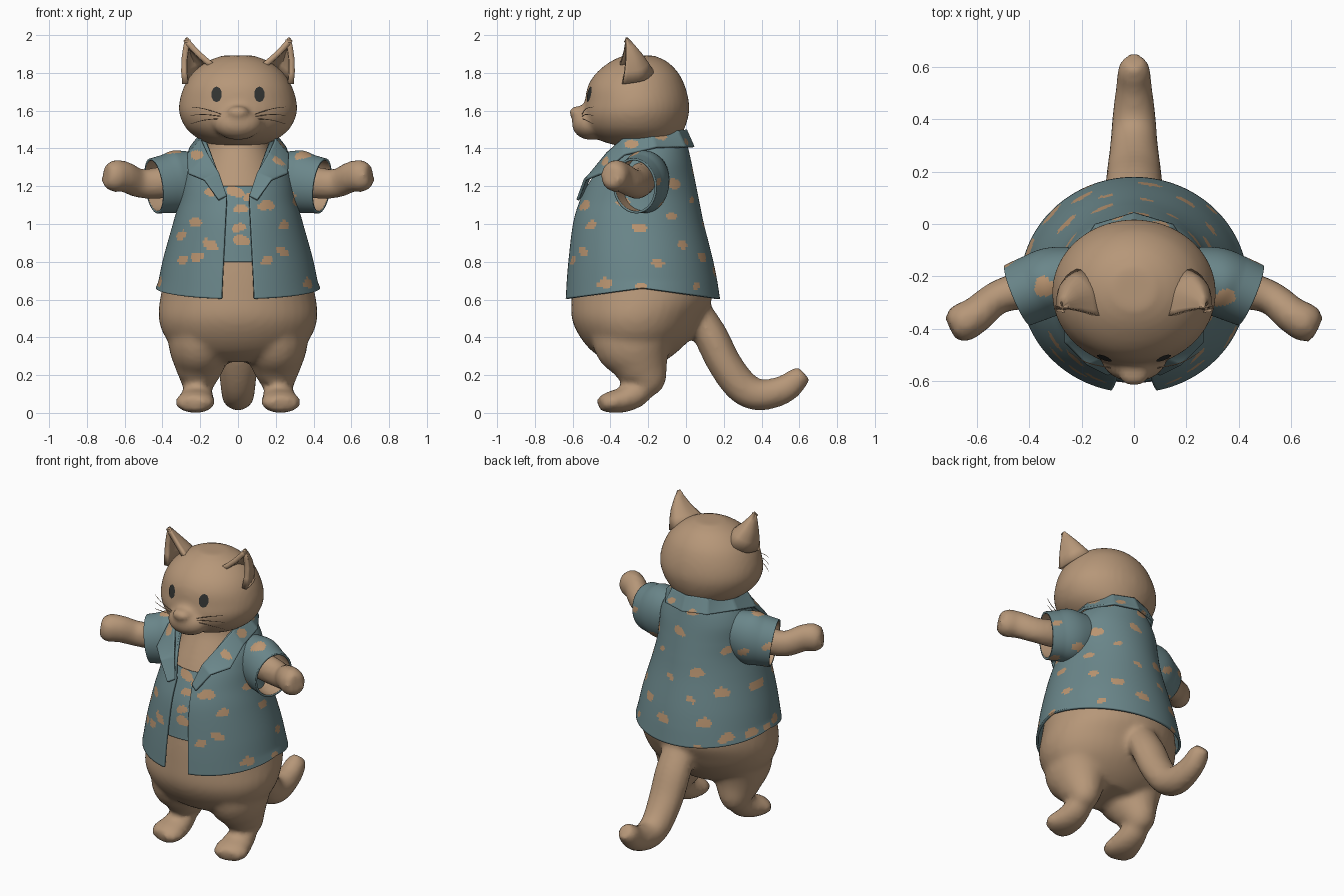
import bpy, bmesh, random
from math import sin, cos, pi, asin, radians
from mathutils import Vector, Matrix

if "Cube" in bpy.data.objects:
    bpy.data.objects.remove(bpy.data.objects["Cube"])
random.seed(4)
Y, Z = Vector((0, 1, 0)), Vector((0, 0, 1))


def material(name, rgb):
    m = bpy.data.materials.new(name)
    m.use_nodes = True
    m.diffuse_color = (*rgb, 1)
    m.node_tree.nodes["Principled BSDF"].inputs["Base Color"].default_value = (*rgb, 1)
    return m


FUR = material("tan fur", (0.47, 0.31, 0.19))
CLOTH = material("teal cloth", (0.145, 0.24, 0.255))
SPOT = material("orange tan print", (0.49, 0.30, 0.165))
DARK = material("dark eye", (0.032, 0.034, 0.032))


def spline(keys, steps):
    """Smooth curve through tuples of any length."""
    k, out = [Vector(p) for p in keys], []
    for i in range(len(k) - 1):
        a, b, c, d = k[max(i - 1, 0)], k[i], k[i + 1], k[min(i + 2, len(k) - 1)]
        for s in range(steps):
            t = s / steps
            out.append(0.5 * (2 * b + (c - a) * t + (2 * a - 5 * b + 4 * c - d) * t * t
                              + (3 * b - a - 3 * c + d) * t ** 3))
    return out + [k[-1]]


def skin(bm, rings, closed=True, caps=True):
    rows = [[bm.verts.new(p) for p in r] for r in rings]
    n = len(rows[0])
    for a, b in zip(rows, rows[1:]):
        for i in range(n if closed else n - 1):
            j = (i + 1) % n
            bm.faces.new((a[i], a[j], b[j], b[i]))
    if caps:
        bm.faces.new(rows[0][::-1])
        bm.faces.new(rows[-1])


def stack(keys, steps, n, span=None):
    """Horizontal ellipses from (z, front y, back y, half width); span limits the arc."""
    rings = []
    for z, yf, yb, rx in spline(keys, steps):
        a, b = span(z, rx) if span else (0, 2 * pi * (n - 1) / n)
        angles = [a + (b - a) * i / (n - 1) for i in range(n)]
        rings.append([Vector((rx * cos(t), (yf + yb) / 2 + (yb - yf) / 2 * sin(t), z))
                      for t in angles])
    return rings


def tube(keys, steps=4, n=20, ref=Z, side=1):
    """Rings along a path of (x, y, z, width radius, height radius)."""
    pts = spline([(side * k[0], *k[1:]) for k in keys], steps)
    rings = []
    for i, p in enumerate(pts):
        t = (pts[min(i + 1, len(pts) - 1)].xyz - pts[max(i - 1, 0)].xyz).normalized()
        u = t.cross(ref).normalized()
        v = t.cross(u)
        rings.append([p.xyz + u * cos(w) * p[3] + v * sin(w) * p[4]
                      for w in (2 * pi * j / n for j in range(n))])
    return rings


def ball(bm, loc, scale):
    bmesh.ops.create_uvsphere(bm, u_segments=24, v_segments=16, radius=1,
                              matrix=Matrix.LocRotScale(Vector(loc), None, Vector(scale)))


def print_spots(bm, count, gap, front=(), flank=()):
    """Print wide blots: placed ones by (x, z) or (y, z), the rest scattered."""
    centres = [f.calc_center_median() for f in bm.faces]
    spots = []
    for axis, places in ((0, front), (1, flank)):
        for u, z in places:
            c = min(centres, key=lambda c: abs(c[axis] - u) + abs(c.z - z)
                    + (c.y > -0.25 if axis == 0 else c.x > 0))
            spots.append((c, random.uniform(0.034, 0.052), random.uniform(-0.3, 0.3)))
    free = [c for c in centres if not front or c.y > 0 or (c.x > 0 and c.y > -0.3)]
    goal = len(spots) + count
    for _ in range(count * 20):
        c = random.choice(free)
        if len(spots) < goal and all((c - s[0]).length > gap for s in spots):
            spots.append((c, random.uniform(0.026, 0.052), random.uniform(-0.4, 0.4)))
    for f, c in zip(bm.faces, centres):
        for s, r, tilt in spots:
            d = c - s
            if d.length < 2 * r:
                rise = d.z - tilt * d.x
                edge = 1 + 0.3 * sin(45 * (d.x + d.y) + 50 * d.z)
                if (d.xy.length / r) ** 2 + (rise / (0.58 * r)) ** 2 < edge:
                    f.material_index = 1


def finish(name, bm, mats, blend=0, thick=0, lining=0):
    me = bpy.data.meshes.new(name)
    bm.to_mesh(me)
    bm.free()
    ob = bpy.data.objects.new(name, me)
    bpy.context.collection.objects.link(ob)
    for m in mats:
        me.materials.append(m)
    bpy.ops.object.select_all(action='DESELECT')
    ob.select_set(True)
    bpy.context.view_layer.objects.active = ob
    bpy.ops.object.shade_smooth_by_angle(angle=radians(40))
    if blend:
        r = ob.modifiers.new("Blend", 'REMESH')
        r.mode, r.voxel_size, r.use_smooth_shade = 'VOXEL', blend, True
        s = ob.modifiers.new("Relax", 'SMOOTH')
        s.factor, s.iterations = 0.5, 5
    if thick:
        s = ob.modifiers.new("Thickness", 'SOLIDIFY')
        s.thickness, s.offset, s.material_offset = thick, -1, lining
    return ob


# Body with legs, feet, arms and tail, blended into one skin
bm = bmesh.new()
torso = [(0.27, -0.40, -0.12, 0.20), (0.32, -0.49, -0.05, 0.31), (0.40, -0.56, 0.03, 0.385),
         (0.50, -0.605, 0.09, 0.42), (0.62, -0.605, 0.14, 0.41), (0.80, -0.59, 0.11, 0.37),
         (1.0, -0.56, 0.06, 0.32), (1.2, -0.48, 0.01, 0.25), (1.32, -0.42, -0.01, 0.2),
         (1.4, -0.38, -0.04, 0.17), (1.5, -0.36, -0.06, 0.16)]
skin(bm, stack(torso, 3, 40))
leg = [(0.19, -0.27, 0.50, 0.17, 0.24), (0.20, -0.27, 0.36, 0.17, 0.22),
       (0.205, -0.24, 0.25, 0.135, 0.15), (0.213, -0.22, 0.17, 0.098, 0.115),
       (0.22, -0.23, 0.12, 0.07, 0.075)]
foot = [(0.21, -0.17, 0.17, 0.06, 0.04), (0.215, -0.25, 0.11, 0.08, 0.07),
        (0.22, -0.33, 0.07, 0.095, 0.068), (0.23, -0.41, 0.055, 0.105, 0.055),
        (0.24, -0.455, 0.045, 0.07, 0.038)]
arm = [(0.15, -0.22, 1.26, 0.08, 0.09), (0.40, -0.25, 1.22, 0.075, 0.085),
       (0.52, -0.28, 1.215, 0.065, 0.078), (0.60, -0.345, 1.25, 0.07, 0.082),
       (0.66, -0.38, 1.255, 0.075, 0.085), (0.70, -0.40, 1.26, 0.055, 0.058)]
for side in (1, -1):
    skin(bm, tube(leg, ref=Y, side=side))
    skin(bm, tube(foot, side=side))
    skin(bm, tube(arm, side=side))
tail = [(0, 0.04, 0.56, 0.10, 0.08), (0, 0.13, 0.41, 0.11, 0.09), (0, 0.205, 0.26, 0.105, 0.09),
        (0, 0.30, 0.135, 0.092, 0.09), (0, 0.40, 0.095, 0.085, 0.083),
        (0, 0.52, 0.125, 0.07, 0.075), (0, 0.59, 0.18, 0.062, 0.062), (0, 0.625, 0.21, 0.04, 0.045)]
skin(bm, tube(tail))
for v in bm.verts:
    v.co.z = max(v.co.z, 0)
finish("body", bm, [FUR], blend=0.018)

# Head with muzzle and nose
bm = bmesh.new()
skull = [(1.41, -0.34, -0.14, 0.10), (1.44, -0.45, -0.05, 0.19), (1.50, -0.52, -0.01, 0.27),
         (1.58, -0.545, 0.015, 0.31), (1.65, -0.535, 0.015, 0.31), (1.73, -0.52, -0.005, 0.285),
         (1.80, -0.475, -0.04, 0.24), (1.86, -0.40, -0.10, 0.165), (1.892, -0.33, -0.17, 0.08)]
skin(bm, stack(skull, 3, 40))
ball(bm, (0, -0.505, 1.53), (0.13, 0.10, 0.085))
ball(bm, (0, -0.57, 1.59), (0.06, 0.05, 0.035))
head = finish("head", bm, [FUR], blend=0.016)

for side, label in ((1, "left"), (-1, "right")):
    # Cupped ear, open to the front
    bm = bmesh.new()
    flip = Vector((side, 1, 1))
    base = spline([(0.295, -0.335, 1.74), (0.275, -0.22, 1.76), (0.20, -0.17, 1.81),
                   (0.12, -0.24, 1.83), (0.10, -0.36, 1.83)], 4)
    tip = Vector((0.275, -0.32, 2.0))
    rows = []
    for s in (0, 0.25, 0.5, 0.75, 0.93):
        row = [(p.lerp(tip, s) + Vector((0.015, 0.01, 0)) * sin(pi * s)) * flip for p in base]
        rows.append(row[::side])
    skin(bm, rows, closed=False, caps=False)
    finish(label + "_ear", bm, [FUR], thick=0.03)

    # Eye plate laid on the head
    bm = bmesh.new()
    bmesh.ops.create_circle(bm, cap_ends=True, cap_tris=True, segments=10, radius=1)
    bm.transform(Matrix.Translation((side * 0.112, -0.9, 1.685)) @ Matrix.Rotation(pi / 2, 4, 'X')
                 @ Matrix.Diagonal((0.028, 0.041, 1, 1)))
    eye = finish(label + "_eye", bm, [DARK])
    w = eye.modifiers.new("Lay on head", 'SHRINKWRAP')
    w.target, w.wrap_method, w.wrap_mode = head, 'PROJECT', 'ABOVE_SURFACE'
    w.use_project_y, w.offset = True, 0.005

    # Whiskers
    bm = bmesh.new()
    for rise in (-0.03, 0, 0.03):
        skin(bm, tube([(0.09, -0.55, 1.57 + rise * 0.4, 0.002, 0.002),
                       (0.18, -0.53, 1.58 + rise, 0.002, 0.002),
                       (0.25, -0.49, 1.575 + rise * 1.5, 0.001, 0.001)], n=5, side=side))
    finish(label + "_whiskers", bm, [FUR])

    # Short boxy sleeve with a pale lining
    bm = bmesh.new()
    sleeve = [(0.17, -0.19, 1.26, 0.10, 0.12), (0.30, -0.215, 1.228, 0.128, 0.165),
              (0.38, -0.245, 1.212, 0.128, 0.155), (0.445, -0.272, 1.202, 0.125, 0.147)]
    skin(bm, tube(sleeve, steps=10, n=80, side=side), caps=False)
    print_spots(bm, 6, 0.14)
    finish(label + "_sleeve", bm, [CLOTH, SPOT, FUR], thick=0.012, lining=2)


# Open shirt, with a front gap that widens into the neckline
def front_gap(z, rx):
    g = 0.06 + max(0, 1.15 - z) * 0.05 + max(0, z - 1.15) * 0.38
    a = asin(min(1, g / rx))
    return a - pi / 2, 1.5 * pi - a


bm = bmesh.new()
shirt = [(0.62, -0.645, 0.18, 0.435), (0.80, -0.63, 0.145, 0.40), (1.0, -0.605, 0.095, 0.345),
         (1.12, -0.57, 0.07, 0.312), (1.22, -0.525, 0.05, 0.297), (1.32, -0.46, 0.03, 0.28),
         (1.40, -0.40, 0.012, 0.235), (1.45, -0.36, 0, 0.18)]
skin(bm, stack(shirt, 13, 230, front_gap), closed=False, caps=False)
for v in bm.verts:  # hem dips at the front and back
    if v.co.z < 0.7:
        v.co.z += (0.7 - v.co.z) * (0.3 - abs(v.co.y + 0.23)) * 1.8
print_spots(bm, 22, 0.15,
            front=[(-0.15, 1.16), (-0.23, 1.01), (-0.3, 0.93), (-0.15, 0.89), (-0.29, 0.81),
                   (-0.22, 0.82), (0.23, 0.85), (0.15, 0.81), (0.24, 0.99), (0.15, 1.1),
                   (0.37, 0.68), (0.3, 1.12)],
            flank=[(-0.24, 0.94), (-0.19, 0.935), (0, 0.93), (-0.07, 1.18), (0.06, 1.05),
                   (-0.32, 0.69), (-0.22, 0.68), (-0.1, 0.68), (0.1, 0.76)])
finish("shirt", bm, [CLOTH, SPOT], thick=0.015)

# Inner shirt front seen through the opening
bm = bmesh.new()
inner = [(z, yf - 0.015, yb, rx + 0.01) for z, yf, yb, rx in torso if 0.7 < z < 1.25]
skin(bm, stack(inner, 24, 70, lambda z, rx: (-pi / 2 - 0.6, -pi / 2 + 0.6)), closed=False, caps=False)
print_spots(bm, 0, 0, front=[(0.01, 1.08), (0, 0.98), (0.01, 0.91), (-0.02, 1.17), (0.06, 1.14)])
finish("inner_shirt", bm, [CLOTH, SPOT], thick=0.008)

# Folded collar with pointed lapels
half = [((0.10, -0.58, 1.13), (0.06, -0.56, 1.15)), ((0.18, -0.54, 1.24), (0.10, -0.51, 1.27)),
        ((0.265, -0.455, 1.27), (0.165, -0.42, 1.38)), ((0.27, -0.33, 1.37), (0.20, -0.34, 1.45)),
        ((0.255, -0.16, 1.41), (0.20, -0.18, 1.48)), ((0.15, 0.0, 1.41), (0.13, -0.04, 1.495)),
        ((0, 0.045, 1.41), (0, 0.005, 1.5))]
band = half + [tuple((-x, y, z) for x, y, z in pair) for pair in half[-2::-1]]
low, high = [], []
for a, b in zip(band, band[1:]):
    for s in range(14):
        low.append(Vector(a[0]).lerp(Vector(b[0]), s / 14))
        high.append(Vector(a[1]).lerp(Vector(b[1]), s / 14))
low.append(Vector(band[-1][0]))
high.append(Vector(band[-1][1]))
bm = bmesh.new()
skin(bm, [[p.lerp(q, r / 12) for p, q in zip(low, high)] for r in range(13)], closed=False, caps=False)
print_spots(bm, 4, 0.14, front=[(0.21, 1.33), (-0.22, 1.36)])
finish("collar", bm, [CLOTH, SPOT], thick=0.014)
